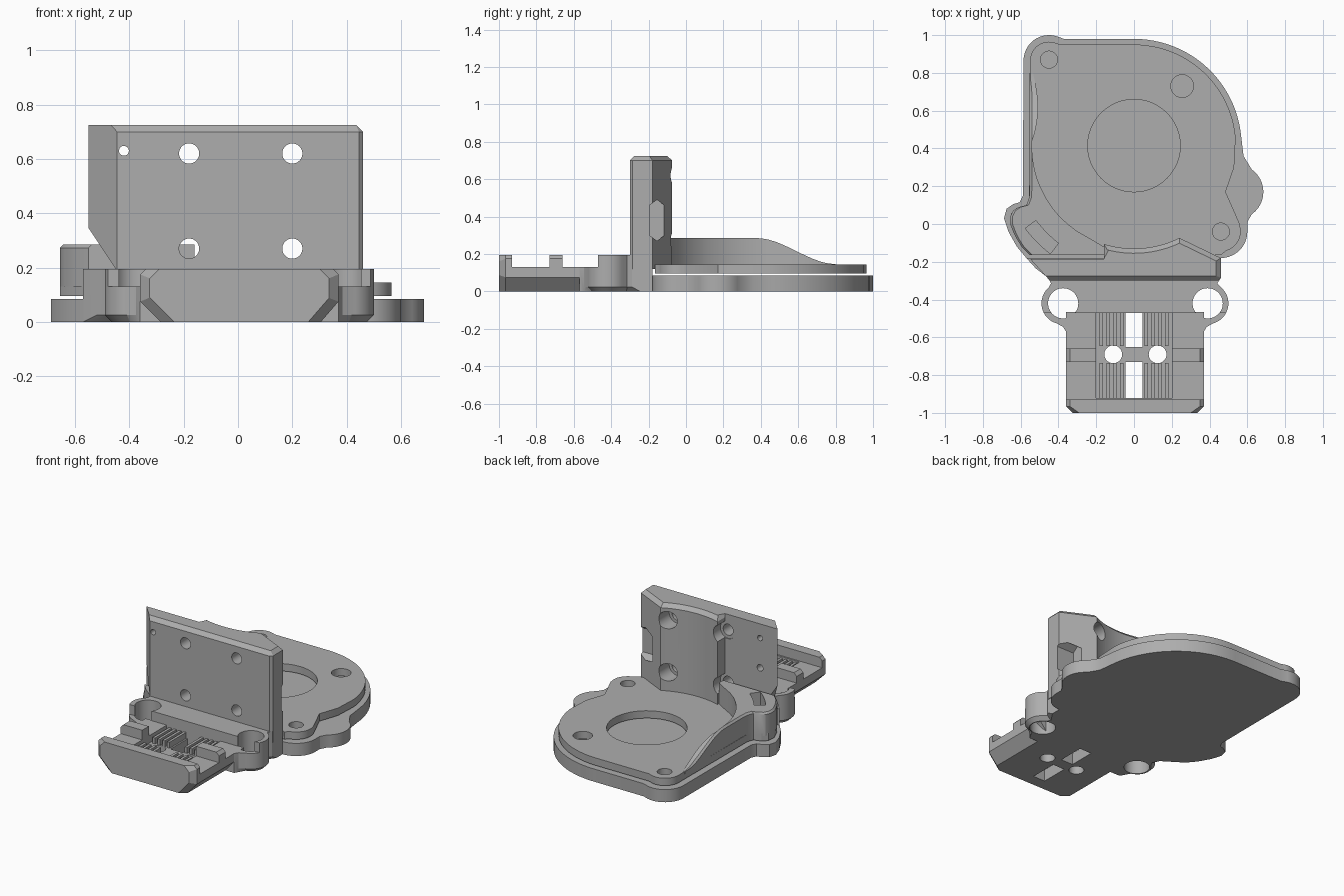
import bpy, bmesh
from math import sin, cos, radians, sqrt

if "Cube" in bpy.data.objects:
    bpy.data.objects.remove(bpy.data.objects["Cube"])

grey = bpy.data.materials.new("plain grey")
grey.use_nodes = True
grey.diffuse_color = (0.42, 0.42, 0.42, 1)
grey.node_tree.nodes["Principled BSDF"].inputs["Base Color"].default_value = grey.diffuse_color


def finish(name, bm):
    bmesh.ops.recalc_face_normals(bm, faces=bm.faces)
    mesh = bpy.data.meshes.new(name)
    bm.to_mesh(mesh)
    bm.free()
    obj = bpy.data.objects.new(name, mesh)
    bpy.context.collection.objects.link(obj)
    mesh.materials.append(grey)
    return obj


def arc(cx, cy, r, a0, a1, n=12):
    angles = [radians(a0 + (a1 - a0) * i / n) for i in range(n + 1)]
    return [(cx + r * cos(a), cy + r * sin(a)) for a in angles]


def prism(name, pts, lo, hi, axis="z", bevel=None, width=0.02):
    """Extrude a profile along an axis; bevel is a rule choosing edges."""
    place = {"z": lambda u, v, w: (u, v, w),
             "y": lambda u, v, w: (u, w, v),
             "x": lambda u, v, w: (w, u, v)}[axis]
    bm = bmesh.new()
    rings = [[bm.verts.new(place(u, v, w)) for u, v in pts] for w in (lo, hi)]
    bm.faces.new(rings[0])
    bm.faces.new(rings[1])
    for i in range(len(pts)):
        j = (i + 1) % len(pts)
        bm.faces.new((rings[0][i], rings[0][j], rings[1][j], rings[1][i]))
    bmesh.ops.recalc_face_normals(bm, faces=bm.faces)
    if bevel:
        edges = [e for e in bm.edges if bevel(e.verts[0].co, e.verts[1].co)]
        bmesh.ops.bevel(bm, geom=edges, offset=width, segments=1,
                        affect="EDGES", profile=0.5)
    return finish(name, bm)


def box(x0, x1, y0, y1, z0, z1, name="cutter"):
    return prism(name, [(x0, y0), (x1, y0), (x1, y1), (x0, y1)], z0, z1)


def rod(u, v, r, lo, hi, axis="z"):
    return prism("cutter", arc(u, v, r, 0, 352.5, 47), lo, hi, axis)


def cut(obj, *cutters):
    for c in cutters:
        c.hide_render = True
        mod = obj.modifiers.new("cut", "BOOLEAN")
        mod.operation, mod.solver, mod.object = "DIFFERENCE", "EXACT", c
        bpy.context.view_layer.objects.active = obj
        bpy.ops.object.modifier_apply(modifier=mod.name)
        bpy.data.objects.remove(c)


FAN_Y, FAN_R = 0.41, 0.54

# Lower fan plate
outline = arc(-.45, .865, .135, 180, 75) + [(-.37, .98)]
outline += arc(0, FAN_Y, .57, 90, 5, 24) + [(.58, .36)]
outline += arc(.54, .17, .145, 55, -55) + [(.6, .01)]
outline += arc(.46, -.04, .14, 0, -90)
outline += [(-.57, -.18), (-.62, -.12), (-.665, -.04), (-.688, .03),
            (-.675, .08), (-.64, .105), (-.605, .115), (-.588, .15)]
prism("lower_plate", outline, 0, .085)

# Upper fan plate with its inlet and screw holes
outline = arc(-.45, .865, .1, 180, 75) + [(-.39, .95)]
outline += arc(0, FAN_Y, FAN_R, 90, 5, 24) + [(.53, .3), (.485, .17), (.56, 0)]
outline += arc(.46, -.04, .105, 15, -75)
outline += [(.46, -.165), (-.55, -.165), (-.62, -.08), (-.655, 0),
            (-.65, .055), (-.62, .085), (-.57, .1), (-.555, .14)]
upper = prism("upper_plate", outline, .095, .145)
cut(upper, rod(0, .415, .245, 0, .3), rod(-.45, .87, .045, 0, .3),
    rod(.255, .73, .06, 0, .3), rod(.46, -.04, .045, 0, .3))

# Raised outlet duct, lofted in slices along y
sides = [(-.165, -.55), (-.12, -.595), (-.08, -.62), (-.04, -.64), (0, -.655),
         (.04, -.655), (.07, -.64), (.09, -.61), (.1, -.57), (.14, -.555)]
sides += [(.2 + .04 * i, -.552) for i in range(16)]
bm = bmesh.new()
last = None
for y, outer in sides:
    inner = -sqrt(max(FAN_R ** 2 - (y - FAN_Y) ** 2, .16 ** 2))
    if y > .44:
        inner = -.535 + .027 * sin(min((y - .44) / .36, 1) * 3.14)
    t = min(max((y - .38) / .42, 0), 1)
    top = .285 - .139 * t * t * (3 - 2 * t)
    lip = min(.012, (top - .14) / 2)
    ring = [bm.verts.new(p) for p in (
        (outer, y, .13), (outer, y, top - lip), (outer + lip, y, top),
        (inner, y, top), (inner, y, .13))]
    if last:
        for i in range(5):
            j = (i + 1) % 5
            bm.faces.new((last[i], last[j], ring[j], ring[i]))
    else:
        bm.faces.new(ring)
    last = ring
bm.faces.new(last)
duct = finish("outlet_duct", bm)
slot = arc(0, FAN_Y, .72, 217, 232) + arc(0, FAN_Y, .65, 232, 217)
cut(duct, prism("cutter", slot, .17, .4))

# Upright mounting wall, hollowed to follow the fan
outline = [(-.55, -.185), (-.16, -.185)]
outline += arc(0, FAN_Y, FAN_R, 252.8, 296.4, 16)
outline += [(.46, -.18), (.46, -.285), (.445, -.3), (-.445, -.3)]


def wall_top(a, b):
    front = a.y < -.27 and b.y < -.27
    back = a.x > -.17 and b.x > -.17
    return a.z > .7 and b.z > .7 and (front or back)


wall = prism("mounting_wall", outline, .12, .725, bevel=wall_top, width=.025)
cut(wall, prism("cutter", [(-.7, .05), (-.353, .05), (-.62, .45), (-.7, .45)],
                -.5, -.17, "y"))
for x in (-.18, .2):
    for z in (.27, .62):
        cut(wall, rod(x, z, .037, -.5, .2, "y"), rod(x, z, .058, -.19, .2, "y"))
cut(wall, rod(-.42, .63, .018, -.5, .2, "y"), rod(-.42, .43, .022, -.24, .2, "y"))
pocket = [(-.155, .27), (-.115, .3), (-.115, .46), (-.155, .49), (-.195, .46), (-.195, .3)]
cut(wall, prism("cutter", pocket, .33, .7, "x"))

# Carriage body with a round ear on each side
outline = [(-.57, -.18), (.457, -.18), (.457, -.29), (.44, -.315)]
outline += arc(.39, -.42, .11, 50, -75, 16) + [(.385, -.545), (.37, -.57)]
outline += [(-.36, -.57), (-.375, -.545)] + arc(-.38, -.42, .11, 255, 130, 16)
outline += [(-.44, -.315), (-.455, -.285), (-.52, -.235)]
body = prism("carriage_body", outline, 0, .195,
             bevel=lambda a, b: a.z < .01 and b.z < .01 and min(a.y, b.y) > -.56
             and max(a.y, b.y) < -.2, width=.025)
cut(body, box(-.7, .7, -.7, -.47, .13, .4), box(-.2, .2, -.7, -.47, -.1, .4),
    rod(-.375, -.42, .08, -.1, .4), rod(.39, -.42, .08, -.1, .4))

# Belt tray with front lip, side ridges and chamfered underside
profile = [(-.285, 0), (.305, 0), (.37, .075), (.37, .175), (.35, .195),
           (-.34, .195), (-.36, .175), (-.36, .075)]
tray = prism("belt_tray", profile, -1, -.465, "y",
             bevel=lambda a, b: a.y < -.99 and b.y < -.99 and abs(a.x - b.x) < .1,
             width=.035)
cut(tray, box(-.7, .7, -.93, -.73, .13, .4), box(-.7, .7, -.66, -.3, .13, .4),
    box(-.2, .2, -.92, -.3, .08, .4),
    box(-.045, .045, -.92, -.73, -.1, .4), box(-.045, .045, -.65, -.47, -.1, .4),
    rod(-.11, -.69, .047, -.1, .4), rod(.125, -.69, .047, -.1, .4))

# Belt teeth on the tray floor
for side in (-1, 1):
    for i in range(4):
        x = side * (.065 + .036 * i)
        for y0, y1 in ((-.92, -.735), (-.645, -.468)):
            box(x - .009, x + .009, y0, y1, .07, .12, "belt_tooth")

# Smooth curves, keep corners sharp
for obj in bpy.context.scene.objects:
    obj.select_set(obj.type == "MESH")
bpy.context.view_layer.objects.active = tray
bpy.ops.object.shade_smooth_by_angle(angle=radians(28))
